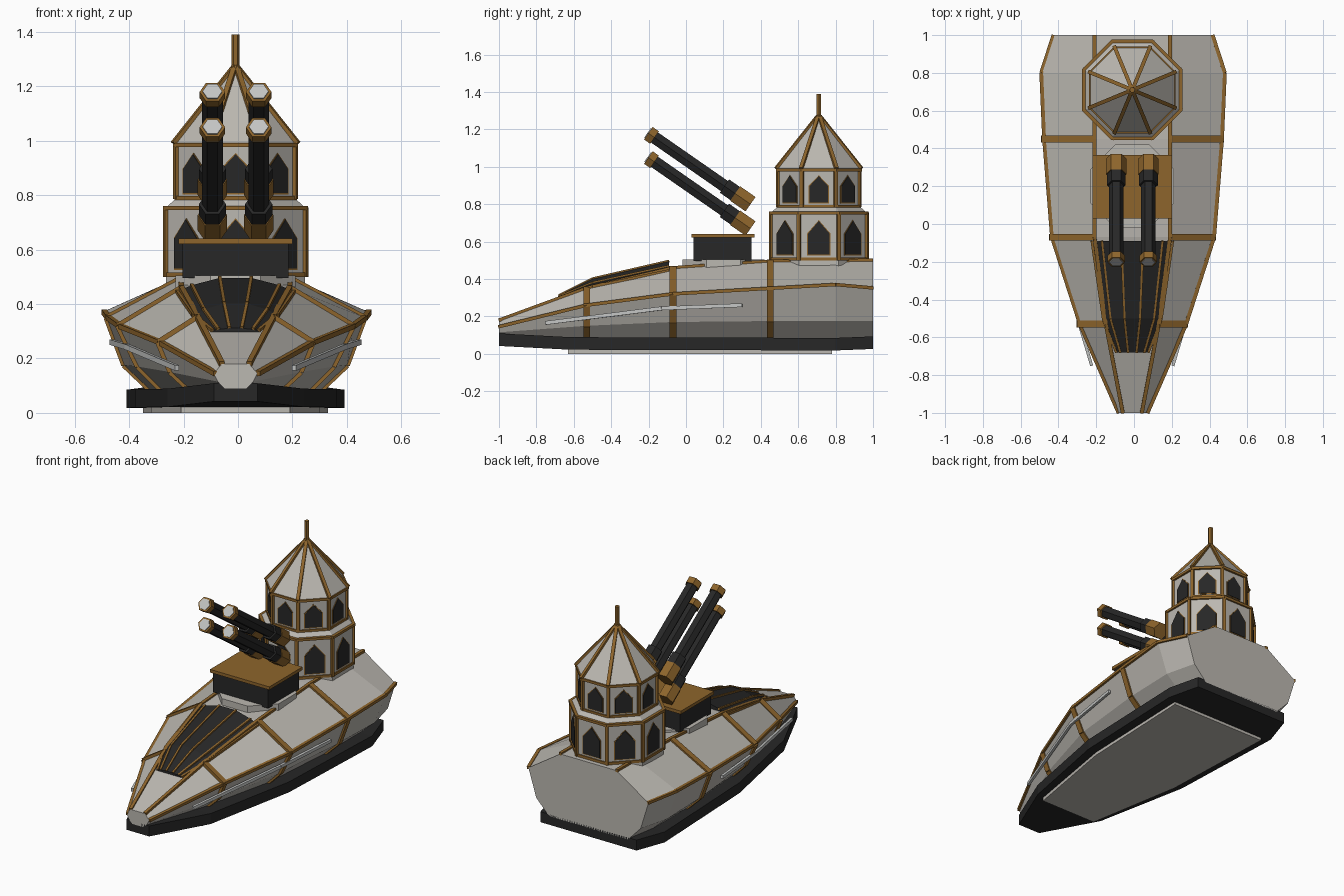
import bpy, bmesh, math
from mathutils import Vector

cube = bpy.data.objects.get("Cube")
if cube:
    bpy.data.objects.remove(cube)


def material(name, rgb):
    m = bpy.data.materials.new(name)
    m.use_nodes = True
    m.diffuse_color = (*rgb, 1)
    m.node_tree.nodes["Principled BSDF"].inputs["Base Color"].default_value = (*rgb, 1)
    return m


GREY = material("hull_grey", (0.5, 0.48, 0.44))
BLACK = material("black_iron", (0.02, 0.02, 0.02))
GOLD = material("dark_gold", (0.27, 0.13, 0.025))
SILVER = material("silver", (0.55, 0.56, 0.55))
OFFSET = -0.009


def finish(bm, name, mat):
    bmesh.ops.recalc_face_normals(bm, faces=bm.faces)
    me = bpy.data.meshes.new(name)
    bm.to_mesh(me)
    bm.free()
    me.materials.append(mat)
    ob = bpy.data.objects.new(name, me)
    ob.location.x = OFFSET
    bpy.context.collection.objects.link(ob)


def loft(bm, rings):
    """Closed skin through rings of equal point count, capped at both ends."""
    vs = [[bm.verts.new(p) for p in r] for r in rings]
    n = len(vs[0])
    for a, b in zip(vs, vs[1:]):
        for i in range(n):
            j = (i + 1) % n
            bm.faces.new((a[i], a[j], b[j], b[i]))
    bm.faces.new(vs[0])
    bm.faces.new(vs[-1])


def beam(bm, p, q, side, w, h):
    """Rectangular bar from p to q, w wide along side and h thick."""
    p, q = Vector(p), Vector(q)
    d = (q - p).normalized()
    n = d.cross(Vector(side)).normalized()
    u = n.cross(d) * w / 2
    n = n * h / 2
    corners = (u + n, u - n, -u - n, n - u)
    loft(bm, [[e + c for c in corners] for e in (p, q)])


def prism(bm, p, q, r, sides=6):
    p, q = Vector(p), Vector(q)
    x = Vector((1, 0, 0))
    y = (q - p).normalized().cross(x)
    angles = [math.tau * i / sides for i in range(sides)]
    loft(bm, [[e + (x * math.cos(a) + y * math.sin(a)) * r for a in angles] for e in (p, q)])


def octagon(y, z, apothem):
    r = apothem / math.cos(math.pi / 8)
    angles = [math.pi / 8 + i * math.pi / 4 for i in range(8)]
    return [Vector((r * math.cos(a), y + r * math.sin(a), z)) for a in angles]


def frustums(name, mat, y, levels):
    bm = bmesh.new()
    loft(bm, [octagon(y, z, a) for z, a in levels])
    finish(bm, name, mat)


# Hull: per station y, then (half width, z) of deck edge, beam line, chine, bottom
STATIONS = [
    (-1, (.05, .18), (.08, .145), (.065, .115), (.04, .09)),
    (-.53, (.14, .352), (.285, .26), (.24, .15), (.17, .085)),
    (-.07, (.2, .46), (.433, .32), (.36, .17), (.27, .08)),
    (.45, (.2, .495), (.475, .35), (.41, .175), (.31, .08)),
    (.8, (.2, .498), (.49, .37), (.42, .175), (.31, .08)),
    (1, (.2, .5), (.425, .352), (.37, .175), (.28, .08)),
]
bm = bmesh.new()
loft(bm, [[(x, y, z) for x, z in pts] + [(-x, y, z) for x, z in reversed(pts)]
          for y, *pts in STATIONS])
finish(bm, "hull", GREY)

# Gold hull trim: lengthwise strips and three frame bands on each side
strips, bands, rods = bmesh.new(), bmesh.new(), bmesh.new()
for s in (1, -1):
    for a, b in zip(STATIONS, STATIONS[1:]):
        for k, tuck in ((1, 0), (2, 0 if s > 0 else .008)):
            ends = [(s * (t[k][0] - tuck), t[0], t[k][1]) for t in (a, b)]
            beam(strips, *ends, (1, 0, 0), .02, .018)
    for y, *pts in STATIONS[1:4]:
        for (x, z), (x2, z2) in zip(pts, pts[1:]):
            beam(bands, (s * x, y, z), (s * x2, y, z2), (0, 1, 0), .036, .02)
    # Side rails
    rail = [(s * .215, -.75, .165), (s * .4, -.13, .243), (s * .455, .3, .26)]
    for p, q in zip(rail, rail[1:]):
        beam(rods, p, q, (0, 0, 1), .02, .016)
finish(strips, "hull_trim", GOLD)
finish(bands, "hull_bands", GOLD)
finish(rods, "side_rails", SILVER)

# Keel slab and bottom plate
bm = bmesh.new()
loft(bm, [[(w, y, z), (w, y, z + .067), (-w, y, z + .067), (-w, y, z)]
          for y, w, z in ((-1, .08, .042), (-.62, .25, .022), (0, .37, .02),
                          (.8, .4, .018), (1, .34, .026))])
finish(bm, "keel", BLACK)
bm = bmesh.new()
loft(bm, [[(w, y, 0), (w, y, .03), (-w, y, .03), (-w, y, 0)]
          for y, w in ((-.63, .2), (0, .31), (.78, .34))])
finish(bm, "bottom_plate", GREY)

# Ribbed foredeck canopy
RIBS = (-1, -.75, -.27, .27, .75, 1)
CANOPY = ((-.09, .215, .5, .055), (-.5, .155, .405, .045), (-.68, .085, .312, .01))
rows = [[Vector((w * t, y, z - drop * t * t)) for t in RIBS] for y, w, z, drop in CANOPY]
bm = bmesh.new()
loft(bm, [r + [r[-1] - Vector((0, 0, .05)), r[0] - Vector((0, 0, .05))] for r in rows])
finish(bm, "canopy", BLACK)
bm = bmesh.new()
for a, b in zip(rows, rows[1:]):
    for p, q in zip(a, b):
        beam(bm, p, q, (1, 0, 0), .012, .014)
finish(bm, "canopy_ribs", GOLD)

# Gun turret
frustums("turret_ring", GREY, .2, ((.44, .22), (.505, .22)))
for name, mat, w, y0, y1, z, h in (("turret_box", BLACK, .39, .04, .35, .56, .13),
                                   ("turret_lid", GOLD, .42, .03, .365, .631, .02)):
    bm = bmesh.new()
    beam(bm, (0, y0, z), (0, y1, z), (1, 0, 0), w, h)
    finish(bm, name, mat)

# Four raised guns: (material, start, end, radius) along each gun axis
GUN = (("breeches", GOLD, 0, .1, .054), ("jackets", BLACK, .1, .17, .05),
       ("barrels", BLACK, .17, .64, .038), ("muzzle_bands", GOLD, .625, .665, .047),
       ("muzzle_caps", SILVER, .66, .67, .036))
axis = Vector((0, -.53, .368)).normalized()
for name, mat, t0, t1, r in GUN:
    bm = bmesh.new()
    for x in (-.085, .085):
        for z in (.67, .8):
            base = Vector((x, .345, z))
            prism(bm, base + axis * t0, base + axis * t1, r)
    finish(bm, "gun_" + name, mat)

# Two-storey octagonal tower with a pointed roof
TY = .71
frustums("tower_lower", GREY, TY, ((.46, .255), (.755, .255), (.785, .222)))
frustums("tower_upper", GREY, TY, ((.78, .217), (.985, .217)))
frustums("tower_roof", GREY, TY, ((.985, .228), (1.275, .004)))
for name, z, a in (("lower_sill", .5, .262), ("lower_cornice", .745, .266),
                   ("upper_sill", .78, .225), ("upper_cornice", .976, .23)):
    frustums(name, GOLD, TY, ((z, a), (z + .016, a)))

bm = bmesh.new()
for z0, z1, a0, a1 in ((.5, .755, .255, .255), (.785, .985, .217, .217), (.99, 1.272, .228, .004)):
    for p, q in zip(octagon(TY, z0, a0), octagon(TY, z1, a1)):
        out = Vector((p.x, p.y - TY, 0))
        beam(bm, p, q, out.cross((0, 0, 1)), .02, .018)
finish(bm, "tower_ribs", GOLD)
bm = bmesh.new()
prism(bm, (0, TY, 1.25), (0, TY, 1.39), .015)
finish(bm, "spire", GOLD)

# Pointed windows with thin frames on every tower face
for name, mat, grow, depth in (("window_frames", GOLD, .005, .003), ("windows", BLACK, 0, .006)):
    bm = bmesh.new()
    for apothem, z0, z1, w in ((.255, .53, .71, .058), (.217, .808, .95, .05)):
        w, z0, z1 = w + grow, z0 - grow, z1 + grow
        zs = z0 + (z1 - z0) * .62
        outline = ((-w, z0), (w, z0), (w, zs), (0, z1), (-w, zs))
        for i in range(8):
            a = i * math.pi / 4
            n, u = Vector((math.cos(a), math.sin(a), 0)), Vector((-math.sin(a), math.cos(a), 0))
            loft(bm, [[Vector((0, TY, z)) + u * x + n * (apothem + d) for x, z in outline]
                      for d in (-.002, depth)])
    finish(bm, "tower_" + name, mat)
